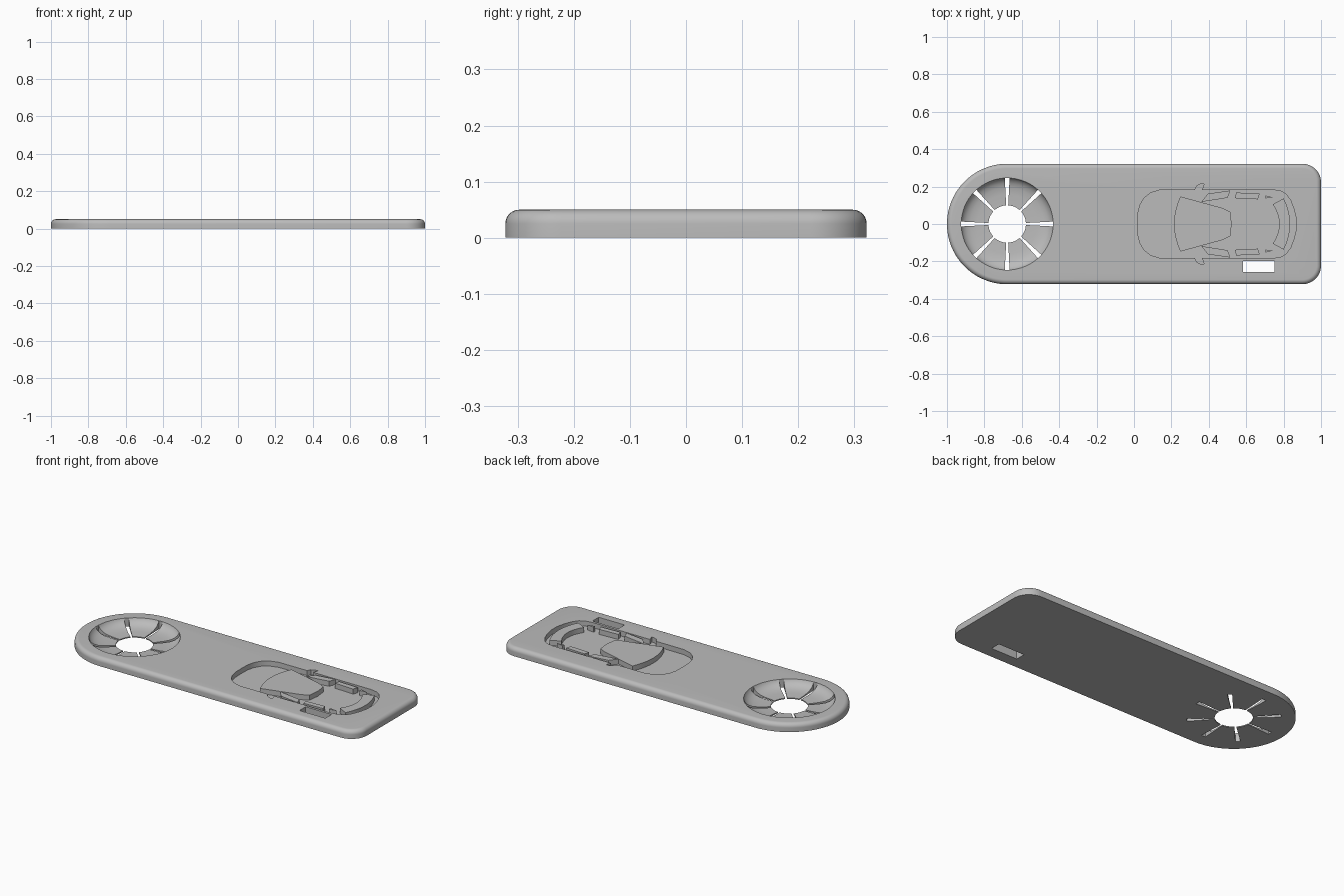
import bpy
import bmesh
import math
from mathutils import Vector

if "Cube" in bpy.data.objects:
    bpy.data.objects.remove(bpy.data.objects["Cube"])

HEIGHT, HALF, FILLET = 0.05, 0.322, 0.025
RING_X = HALF - 1
FLOOR = 0.02

grey = bpy.data.materials.new("grey plastic")
grey.use_nodes = True
grey.diffuse_color = (0.5, 0.5, 0.5, 1)
grey.node_tree.nodes["Principled BSDF"].inputs["Base Color"].default_value = (0.5, 0.5, 0.5, 1)


def make_object(name, bm):
    bmesh.ops.recalc_face_normals(bm, faces=bm.faces)
    mesh = bpy.data.meshes.new(name)
    bm.to_mesh(mesh)
    bm.free()
    mesh.materials.append(grey)
    ob = bpy.data.objects.new(name, mesh)
    bpy.context.collection.objects.link(ob)
    return ob


def loft(bm, rings, closed=False):
    """Skin a stack of equal rings; cap the ends unless the stack closes on itself."""
    loops = [[bm.verts.new(p) for p in ring] for ring in rings]
    pairs = list(zip(loops, loops[1:]))
    if closed:
        pairs.append((loops[-1], loops[0]))
    else:
        bm.faces.new(loops[0])
        bm.faces.new(loops[-1])
    for a, b in pairs:
        for i in range(len(a)):
            j = (i + 1) % len(a)
            bm.faces.new((a[i], a[j], b[j], b[i]))


def prism(bm, outline, z0, z1):
    loft(bm, [[(x, y, z) for x, y in outline] for z in (z0, z1)])


def arc(cx, cy, r, a0, a1, n):
    angles = [math.radians(a0 + (a1 - a0) * i / n) for i in range(n + 1)]
    return [(cx + r * math.cos(a), cy + r * math.sin(a)) for a in angles]


def bow(p, q, bulge, n=8):
    """Shallow curve from p to q that bulges along x."""
    pts = []
    for i in range(n + 1):
        t = i / n
        x, y = Vector(p).lerp(Vector(q), t)
        pts.append((x + 4 * bulge * t * (1 - t), y))
    return pts


def flip(points):
    return [(x, -y) for x, y in reversed(points)]


def cut(target, cutter):
    mod = target.modifiers.new("cut", "BOOLEAN")
    mod.operation = "DIFFERENCE"
    mod.solver = "EXACT"
    mod.object = cutter
    cutter.hide_render = True
    bpy.context.view_layer.objects.active = target
    bpy.ops.object.modifier_apply(modifier=mod.name)
    bpy.data.objects.remove(cutter)


# Plate: one round end, two rounded corners, filleted top edge
def plate_outline(inset):
    corner = 0.1
    c = HALF - corner
    return (arc(RING_X, 0, HALF - inset, 90, 270, 48)
            + arc(1 - corner, -c, corner - inset, -90, 0, 12)
            + arc(1 - corner, c, corner - inset, 0, 90, 12))


layers = [(0, 0)]
for i in range(9):
    a = math.pi / 2 * i / 8
    layers.append((FILLET * (1 - math.cos(a)), HEIGHT - FILLET + FILLET * math.sin(a)))
bm = bmesh.new()
loft(bm, [[(x, y, z) for x, y in plate_outline(d)] for d, z in layers])
plate = make_object("plate", bm)

# Dished ring with the centre hole
dish = [(0.1, -0.05), (0.1, 0.006), (0.16, 0.008), (0.195, 0.012), (0.218, 0.02),
        (0.234, 0.031), (0.243, 0.043), (0.246, 0.05), (0.246, 0.1)]
bm = bmesh.new()
loft(bm, [[(x, y, z) for x, y in arc(RING_X, 0, r, 0, 354.375, 63)] for r, z in dish])
cut(plate, make_object("dish_cutter", bm))

# Eight tapered slots around the hole
bm = bmesh.new()
for k in range(8):
    a = k * math.pi / 4
    out, side = Vector((math.cos(a), math.sin(a))), Vector((-math.sin(a), math.cos(a)))
    centre = Vector((RING_X, 0))
    wedge = [centre + out * r + side * w
             for r, w in ((0.09, -0.005), (0.246, -0.013), (0.246, 0.013), (0.09, 0.005))]
    prism(bm, wedge, -0.05, 0.1)
cut(plate, make_object("slot_cutter", bm))

# Strap opening
bm = bmesh.new()
prism(bm, [(0.582, -0.256), (0.752, -0.256), (0.752, -0.198), (0.582, -0.198)], -0.05, 0.1)
cut(plate, make_object("strap_cutter", bm))

# Car shaped pocket
half_body = [(0.02, 0), (0.022, 0.06), (0.032, 0.102), (0.055, 0.14), (0.09, 0.167),
             (0.14, 0.182), (0.325, 0.183), (0.335, 0.203), (0.355, 0.213), (0.375, 0.215),
             (0.364, 0.183), (0.74, 0.183), (0.785, 0.176), (0.815, 0.158), (0.838, 0.125),
             (0.855, 0.08), (0.867, 0.03)]
bm = bmesh.new()
prism(bm, half_body + flip(half_body[1:]), FLOOR, 0.1)
cut(plate, make_object("pocket_cutter", bm))


# Raised windows standing on the pocket floor
def window(name, outline):
    bm = bmesh.new()
    prism(bm, outline, FLOOR - 0.005, HEIGHT)
    return make_object(name, bm)


parts = [plate]
roof_edge = [(0.475, 0.085), (0.515, 0.064)]
parts.append(window("windscreen", bow((0.248, -0.147), (0.248, 0.147), -0.034)
                    + roof_edge + [(0.522, 0)] + flip(roof_edge)))
parts.append(window("rear_window", bow((0.80, -0.137), (0.80, 0.137), 0.035)
                    + bow((0.742, 0.105), (0.742, -0.105), 0.035)))
side_windows = {
    "front_side_window": [(0.36, 0.118), (0.395, 0.162), (0.515, 0.179), (0.5, 0.14)],
    "rear_side_window": [(0.54, 0.138), (0.546, 0.168), (0.672, 0.163), (0.662, 0.132)],
    "quarter_window": [(0.702, 0.137), (0.702, 0.153), (0.745, 0.142)],
}
for name, outline in side_windows.items():
    parts.append(window("left_" + name, outline))
    parts.append(window("right_" + name, flip(outline)))

# Smooth the fillets, keep cut edges crisp
bpy.ops.object.select_all(action="DESELECT")
for ob in parts:
    ob.select_set(True)
bpy.context.view_layer.objects.active = plate
bpy.ops.object.shade_smooth_by_angle(angle=math.radians(30))
